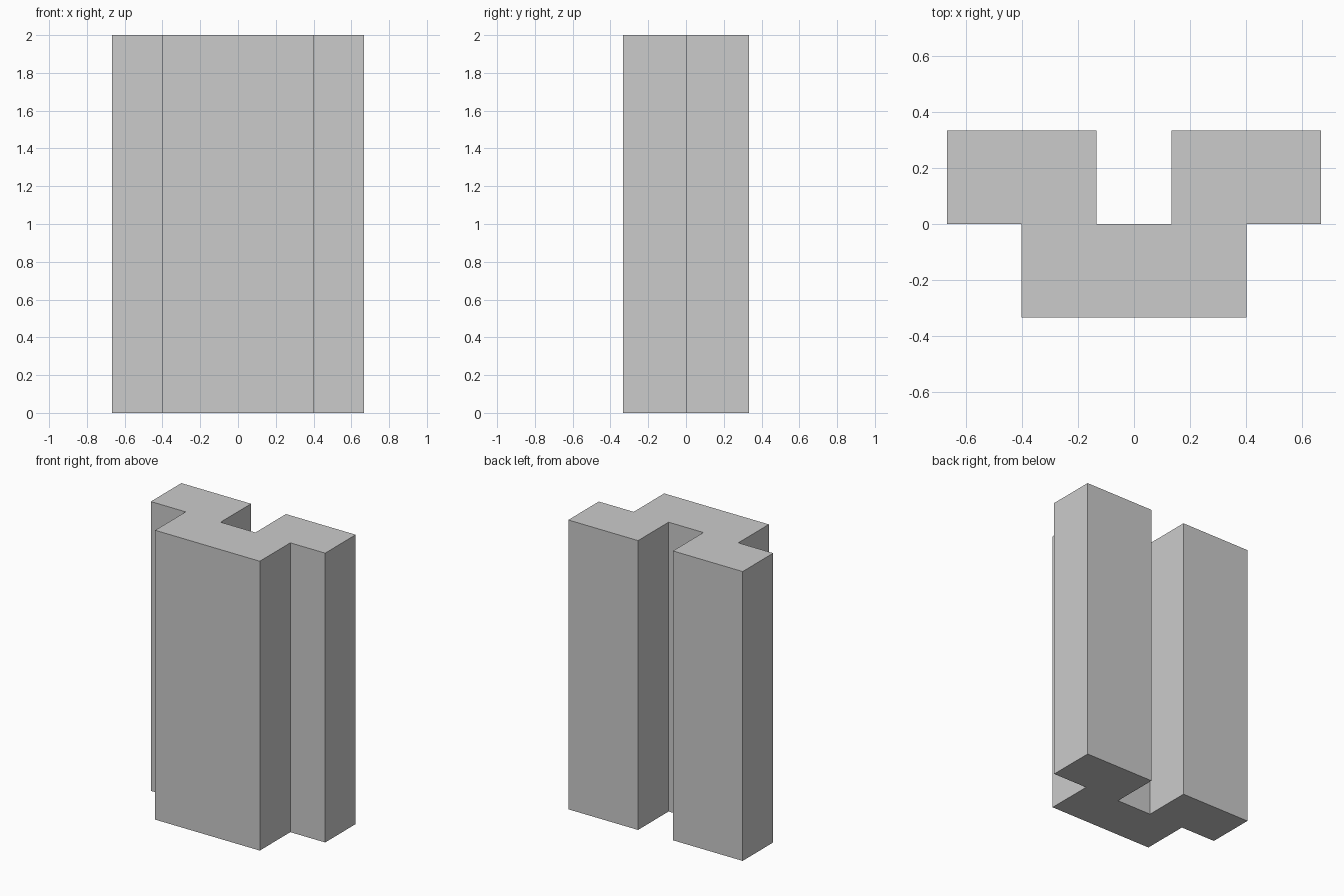
import bpy
import bmesh

if "Cube" in bpy.data.objects:
    bpy.data.objects.remove(bpy.data.objects["Cube"])

HEIGHT = 2.0
ARM_OUT, BASE_HALF, SLOT_HALF = 2 / 3, 0.4, 2 / 15
DEPTH = 1 / 3

# Right half of the cross-section, from front to back; mirrored for the left half
right = [
    (BASE_HALF, -DEPTH), (BASE_HALF, 0), (ARM_OUT, 0),
    (ARM_OUT, DEPTH), (SLOT_HALF, DEPTH), (SLOT_HALF, 0),
]
profile = right + [(-x, y) for x, y in reversed(right)]

# Slotted column: profile extruded straight up
bm = bmesh.new()
base = bm.faces.new([bm.verts.new((x, y, 0)) for x, y in profile])
result = bmesh.ops.extrude_face_region(bm, geom=[base], use_keep_orig=True)
top = [v for v in result["geom"] if isinstance(v, bmesh.types.BMVert)]
bmesh.ops.translate(bm, verts=top, vec=(0, 0, HEIGHT))
bmesh.ops.recalc_face_normals(bm, faces=bm.faces[:])

mesh = bpy.data.meshes.new("slotted_column")
bm.to_mesh(mesh)
bm.free()
column = bpy.data.objects.new("slotted_column", mesh)
bpy.context.collection.objects.link(column)
